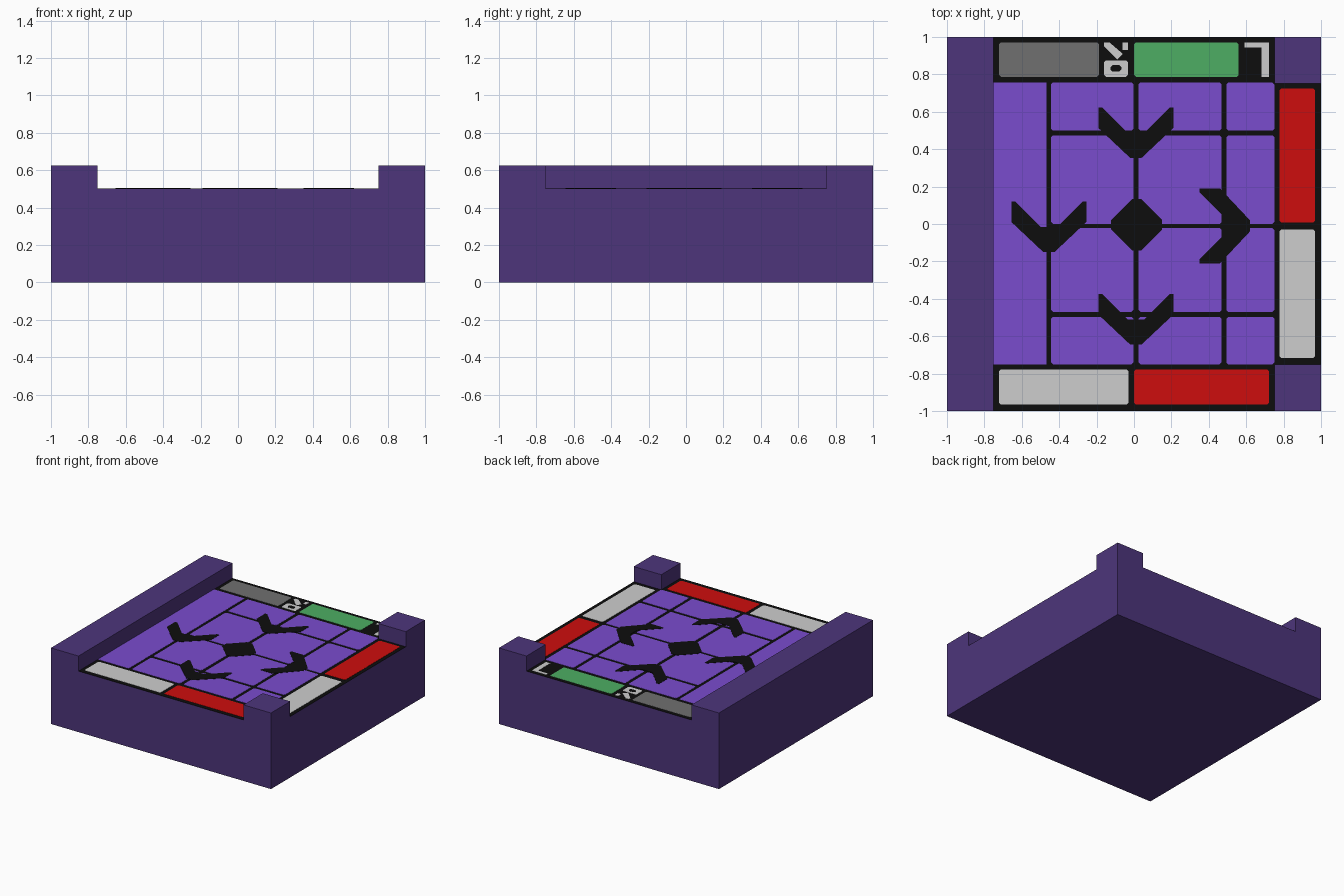
import bpy, bmesh, math

if "Cube" in bpy.data.objects:
    bpy.data.objects.remove(bpy.data.objects["Cube"])

FLOOR, WALL = 0.5, 0.625       # height of the inlaid floor and of the raised walls


def material(name, r, g, b):
    lin = [((c / 255 + 0.055) / 1.055) ** 2.4 if c > 10 else c / 255 / 12.92 for c in (r, g, b)]
    m = bpy.data.materials.new(name)
    m.diffuse_color = (*lin, 1)
    m.use_nodes = True
    m.node_tree.nodes["Principled BSDF"].inputs["Base Color"].default_value = m.diffuse_color
    return m


DARK = material("dark purple", 77, 53, 123)
PURPLE = material("bright purple", 122, 76, 206)
BLACK = material("black", 13, 13, 13)
RED = material("red", 206, 13, 13)
LIGHT = material("light grey", 206, 206, 206)
GREY = material("mid grey", 112, 112, 112)
GREEN = material("green", 77, 174, 99)


def finish(name, bm, mat):
    bmesh.ops.recalc_face_normals(bm, faces=bm.faces)
    me = bpy.data.meshes.new(name)
    bm.to_mesh(me)
    bm.free()
    me.materials.append(mat)
    ob = bpy.data.objects.new(name, me)
    bpy.context.collection.objects.link(ob)
    return ob


def plates(name, mat, outlines, top):
    """Thin plates lying on the floor, one for each outline."""
    bm = bmesh.new()
    for pts in outlines:
        low = [bm.verts.new((x, y, FLOOR)) for x, y in pts]
        high = [bm.verts.new((x, y, FLOOR + top)) for x, y in pts]
        bm.faces.new(high)
        bm.faces.new(low[::-1])
        for i in range(len(pts)):
            j = (i + 1) % len(pts)
            bm.faces.new((low[i], low[j], high[j], high[i]))
    return finish(name, bm, mat)


def rect(x0, x1, y0, y1, c=0.01):
    """Rectangle outline with small clipped corners."""
    if c == 0:
        return [(x0, y0), (x1, y0), (x1, y1), (x0, y1)]
    return [(x0 + c, y0), (x1 - c, y0), (x1, y0 + c), (x1, y1 - c),
            (x1 - c, y1), (x0 + c, y1), (x0, y1 - c), (x0, y0 + c)]


def chevron(cx, cy, angle=0):
    """V-shaped arrow pointing to -y, turned by angle."""
    half = [(0.03, -0.13), (0.2, 0.03), (0.2, 0.14), (0.18, 0.14), (0.045, 0.005)]
    pts = half + [(-x, y) for x, y in reversed(half)]
    c, s = math.cos(angle), math.sin(angle)
    return [(cx + x * c - y * s, cy + x * s + y * c) for x, y in pts]


# Body: a slab whose left strip and two right corners are raised
bm = bmesh.new()
bmesh.ops.create_cube(bm, size=2)
for v in bm.verts:
    v.co.z = FLOOR if v.co.z > 0 else 0
for axis in ((1, 0, 0), (0, 1, 0)):
    for d in (-0.75, 0.75):
        bmesh.ops.bisect_plane(bm, geom=bm.verts[:] + bm.edges[:] + bm.faces[:],
                               plane_co=[a * d for a in axis], plane_no=axis)
raised = []
for f in bm.faces:
    p = f.calc_center_median()
    if f.normal.z > 0.9 and (p.x < -0.75 or (p.x > 0.75 and abs(p.y) > 0.75)):
        raised.append(f)
new = bmesh.ops.extrude_face_region(bm, geom=raised)["geom"]
for v in new:
    if isinstance(v, bmesh.types.BMVert):
        v.co.z = WALL
bmesh.ops.dissolve_limit(bm, angle_limit=0.01, verts=bm.verts, edges=bm.edges)
finish("body", bm, DARK)

# Black floor sheet that shows as the grout between the tiles
plates("floor_sheet", BLACK, [[(-0.75, -1), (0.75, -1), (0.75, -0.75), (1, -0.75),
                               (1, 0.75), (0.75, 0.75), (0.75, 1), (-0.75, 1)]], 0.001)

# Purple floor tiles: one tall tile on the left, then a grid
rows = [(-0.75, -0.496), (-0.47, -0.022), (0, 0.474), (0.499, 0.757)]
cols = [(-0.443, -0.003), (0.025, 0.468), (0.494, 0.75)]
tiles = [rect(-0.75, -0.468, -0.75, 0.757, 0)]
tiles += [rect(*c, *r) for c in cols for r in rows]
plates("floor_tiles", PURPLE, tiles, 0.0025)

# Coloured border bars
plates("red_bars", RED, [rect(0.778, 0.968, 0.008, 0.725), rect(0, 0.722, -0.965, -0.778)], 0.0025)
plates("light_bars", LIGHT, [rect(0.778, 0.968, -0.717, -0.03),
                             rect(-0.722, -0.03, -0.965, -0.778)], 0.0025)
plates("grey_bar", GREY, [rect(-0.722, -0.187, 0.787, 0.97)], 0.0025)
plates("green_bar", GREEN, [rect(0, 0.56, 0.787, 0.97)], 0.0025)

# Small light marks in the back border: corner bracket, block and strokes
plates("corner_bracket", LIGHT, [[(0.59, 0.945), (0.682, 0.945), (0.682, 0.787),
                                  (0.722, 0.787), (0.722, 0.97), (0.59, 0.97)]], 0.0025)
plates("small_marks", LIGHT, [
    rect(-0.16, -0.032, 0.787, 0.875),
    [(-0.16, 0.95), (-0.09, 0.88), (-0.06, 0.91), (-0.13, 0.97), (-0.16, 0.97)],
    rect(-0.062, -0.032, 0.93, 0.97, 0)], 0.0025)
plates("small_slot", BLACK, [rect(-0.125, -0.068, 0.815, 0.85)], 0.004)

# Black arrows and centre diamond
plates("arrows", BLACK, [chevron(0.01, 0.483), chevron(0.01, -0.517 + 0.002), chevron(-0.455, -0.02),
                         chevron(0.49, -0.01, math.pi / 2)], 0.004)
r, t = 0.137, 0.025
diamond = [(t, -r), (r, -t), (r, t), (t, r), (-t, r), (-r, t), (-r, -t), (-t, -r)]
plates("centre_diamond", BLACK, [[(0.014 + x, -0.004 + y) for x, y in diamond]], 0.004)
